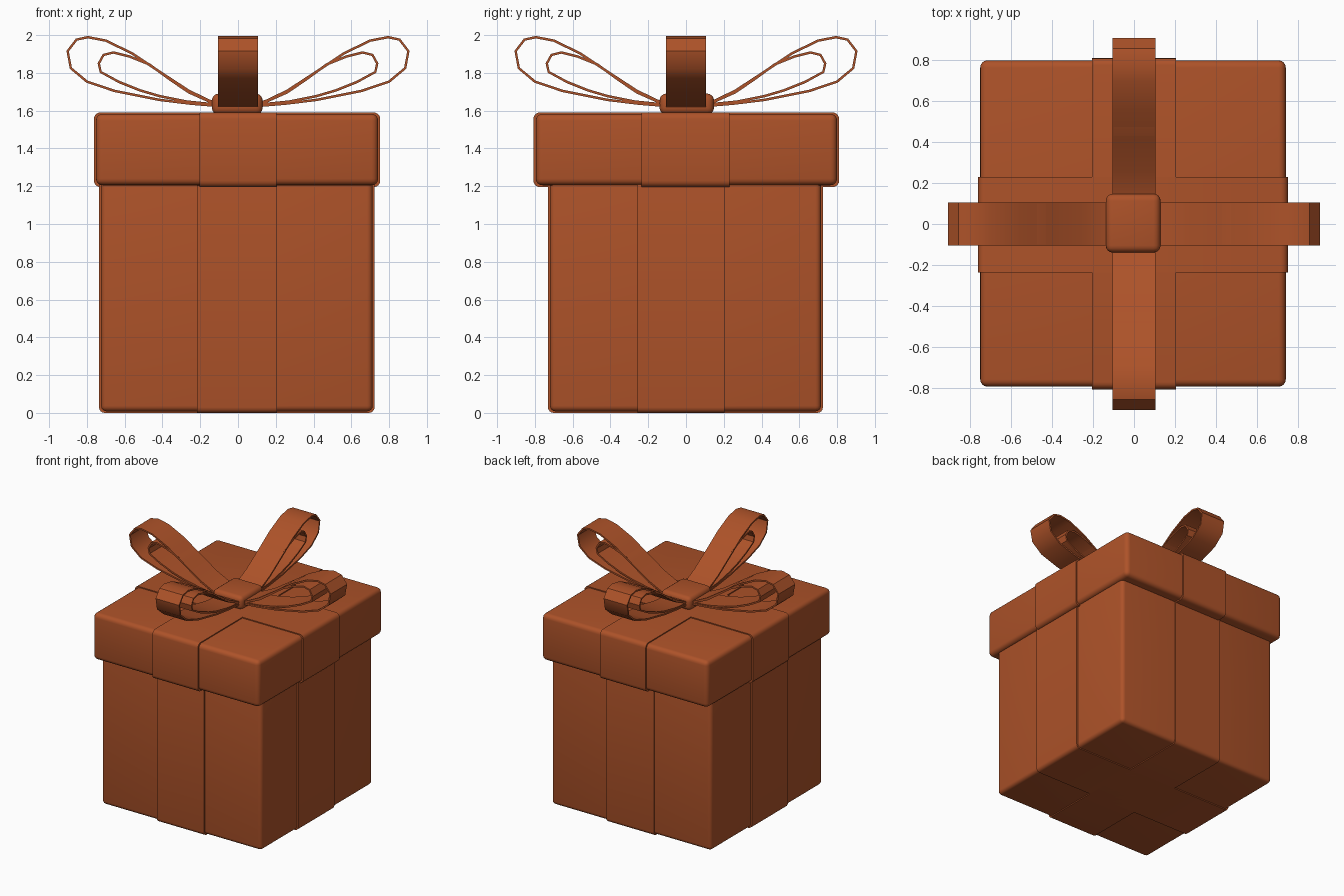
import bpy, bmesh, math
from mathutils import Matrix, Vector

if "Cube" in bpy.data.objects:
    bpy.data.objects.remove(bpy.data.objects["Cube"])

mat = bpy.data.materials.new("terracotta")
mat.diffuse_color = (0.42, 0.085, 0.022, 1)
mat.use_nodes = True
mat.node_tree.nodes["Principled BSDF"].inputs["Base Color"].default_value = mat.diffuse_color


def finish(name, bm, mods=()):
    """Turn a bmesh into a named object, apply modifiers, smooth by angle."""
    bmesh.ops.recalc_face_normals(bm, faces=bm.faces)
    me = bpy.data.meshes.new(name)
    bm.to_mesh(me)
    bm.free()
    ob = bpy.data.objects.new(name, me)
    bpy.context.collection.objects.link(ob)
    me.materials.append(mat)
    bpy.ops.object.select_all(action='DESELECT')
    ob.select_set(True)
    bpy.context.view_layer.objects.active = ob
    for kind, props in mods:
        m = ob.modifiers.new(kind, kind)
        for k, v in props.items():
            setattr(m, k, v)
        bpy.ops.object.modifier_apply(modifier=m.name)
    bpy.ops.object.shade_smooth_by_angle(angle=math.radians(40))
    return ob


def rounded_box(name, lo, hi, bevel):
    lo, hi = Vector(lo), Vector(hi)
    bm = bmesh.new()
    bmesh.ops.create_cube(bm, size=1)
    for v in bm.verts:
        v.co = (lo + hi) / 2 + v.co * (hi - lo)
    return finish(name, bm, [('BEVEL', dict(width=bevel, segments=4))])


def band(name, axis, span, width, z, r):
    """Rounded-rectangle loop running along axis, extruded across its width."""
    pts = []
    corners = [(span[1] - r, z[1] - r, 0), (span[0] + r, z[1] - r, 90),
               (span[0] + r, z[0] + r, 180), (span[1] - r, z[0] + r, 270)]
    for u, w, a0 in corners:
        for i in range(5):
            a = math.radians(a0 + i * 22.5)
            pts.append((u + r * math.cos(a), w + r * math.sin(a)))

    def place(u, across, w):
        return (u, across, w) if axis == 'x' else (across, u, w)
    bm = bmesh.new()
    rings = [[bm.verts.new(place(u, c, w)) for u, w in pts] for c in width]
    n = len(pts)
    for i in range(n):
        j = (i + 1) % n
        bm.faces.new((rings[0][i], rings[0][j], rings[1][j], rings[1][i]))
    for ring in rings:
        bm.faces.new(ring)
    return finish(name, bm)


def bow_loop(name, profile, turn, half=0.105):
    """Closed ribbon strip, thickened and turned about z."""
    bm = bmesh.new()
    rows = [[bm.verts.new((x, s, z)) for x, z in profile] for s in (-half, half)]
    n = len(profile)
    for i in range(n):
        j = (i + 1) % n
        bm.faces.new((rows[0][i], rows[0][j], rows[1][j], rows[1][i]))
    bmesh.ops.rotate(bm, verts=bm.verts, matrix=Matrix.Rotation(turn, 3, 'Z'))
    return finish(name, bm, [('SOLIDIFY', dict(thickness=0.013, offset=0))])


# Box and lid
rounded_box("box_body", (-0.725, -0.72, 0.008), (0.713, 0.715, 1.3), 0.03)
rounded_box("box_lid", (-0.752, -0.795, 1.205), (0.742, 0.8, 1.583), 0.035)

# Flat ribbons around the body
band("body_ribbon_x", 'x', (-0.736, 0.723), (-0.258, 0.205), (0, 1.3), 0.03)
band("body_ribbon_y", 'y', (-0.731, 0.725), (-0.218, 0.207), (0, 1.3), 0.03)

# Flat ribbons over the lid
band("lid_ribbon_x", 'x', (-0.763, 0.753), (-0.236, 0.23), (1.195, 1.591), 0.035)
band("lid_ribbon_y", 'y', (-0.808, 0.811), (-0.205, 0.205), (1.195, 1.591), 0.035)

# Bow knot
rounded_box("bow_knot", (-0.138, -0.14, 1.58), (0.13, 0.148, 1.69), 0.035)

# Bow: a large and a small loop on each of four sides
outer = [(0.05, 1.63), (0.15, 1.652), (0.26, 1.705), (0.415, 1.806), (0.56, 1.903),
         (0.70, 1.971), (0.795, 1.989), (0.855, 1.976), (0.902, 1.915), (0.885, 1.825),
         (0.80, 1.754), (0.655, 1.705), (0.415, 1.657), (0.25, 1.637), (0.13, 1.627)]
inner = [(0.05, 1.636), (0.15, 1.648), (0.26, 1.697), (0.36, 1.765), (0.47, 1.845),
         (0.575, 1.887), (0.66, 1.908), (0.712, 1.895), (0.737, 1.85), (0.727, 1.805),
         (0.63, 1.752), (0.52, 1.708), (0.415, 1.677), (0.27, 1.648), (0.13, 1.634)]
for i, side in enumerate(("right", "back", "left", "front")):
    bow_loop("bow_outer_loop_" + side, outer, i * math.pi / 2)
    bow_loop("bow_inner_loop_" + side, inner, i * math.pi / 2, 0.1)
